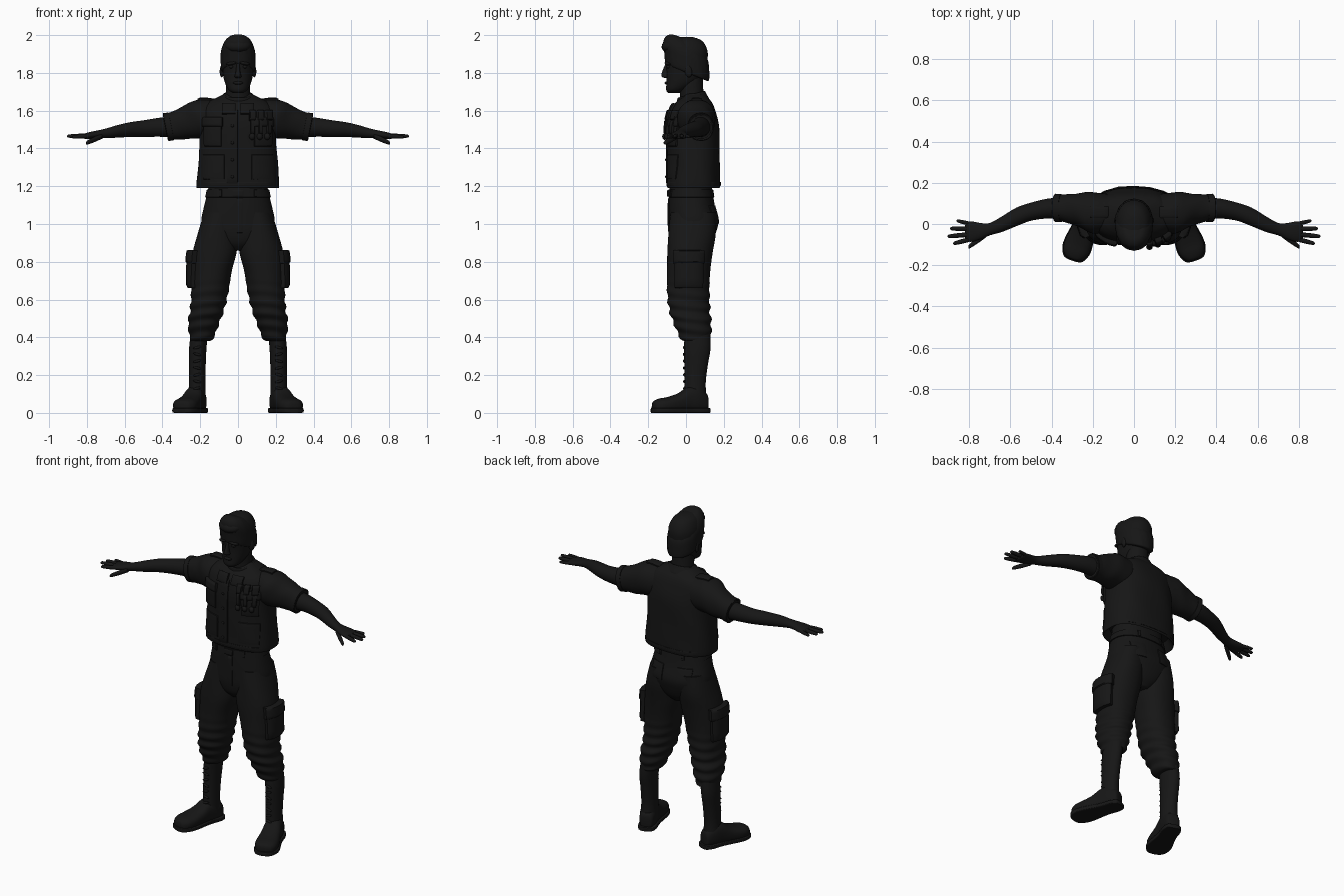
import bpy, bmesh, math
from mathutils import Vector, Matrix
from mathutils.bvhtree import BVHTree

MAT = bpy.data.materials.new("dark")
MAT.diffuse_color = (0.008, 0.008, 0.008, 1)
TREES = {}

def finish(name, bm, mirror):
    bmesh.ops.recalc_face_normals(bm, faces=bm.faces)
    TREES[name] = BVHTree.FromBMesh(bm)
    me = bpy.data.meshes.new(name)
    bm.to_mesh(me)
    bm.free()
    ob = bpy.data.objects.new(name, me)
    me.materials.append(MAT)
    bpy.context.collection.objects.link(ob)
    if mirror:
        ob.modifiers.new("mirror", 'MIRROR').use_mirror_merge = False
    return ob

def spline(pts, k):
    """Catmull-Rom through tuples, k steps per span."""
    P = [Vector(p) for p in pts]
    out = []
    for i in range(len(P) - 1):
        a, b, c, d = P[max(i - 1, 0)], P[i], P[i + 1], P[min(i + 2, len(P) - 1)]
        for s in range(k):
            t = s / k
            out.append(b + (c - a) * (t / 2) + (a * 2 - b * 5 + c * 4 - d) * (t * t / 2)
                       + (b * 3 - a - c * 3 + d) * (t ** 3 / 2))
    return out + [P[-1]]

def loft(name, axis, sections, power=2.0, k=4, n=40, tilt=0, mirror=False,
         ripple=None, matrix=None, floor=None):
    """Skin superellipse rings: sections are (position, centre1, centre2, radius1, radius2)."""
    o1, o2 = [a for a in range(3) if a != axis]
    bm = bmesh.new()
    rings = []
    for t, c1, c2, r1, r2 in spline(sections, k):
        ring = []
        for j in range(n):
            a = 2 * math.pi * j / n
            ca, sa = math.cos(a), math.sin(a)
            f = 1 + (ripple(t, a) if ripple else 0)
            u = r1 * f * math.copysign(abs(ca) ** (2 / power), ca)
            v = r2 * f * math.copysign(abs(sa) ** (2 / power), sa)
            p = Vector()
            p[axis], p[o1], p[o2] = t + tilt * v, c1 + u, c2 + v
            if floor is not None:
                p.z = max(p.z, floor)
            ring.append(bm.verts.new(matrix @ p if matrix else p))
        rings.append(ring)
    for A, B in zip(rings, rings[1:]):
        for j in range(n):
            bm.faces.new((A[j], A[(j + 1) % n], B[(j + 1) % n], B[j]))
    bm.faces.new(rings[0])
    bm.faces.new(rings[-1])
    return finish(name, bm, mirror)

def pad(name, target, axis, sign, u, v, thick, mirror=False):
    """Raised panel that follows the target surface, projected along an axis."""
    o = [a for a in range(3) if a != axis]
    ts = [0, .03, .12, .3, .5, .7, .88, .97, 1]
    bm = bmesh.new()
    grid = []
    last = Vector()
    for s in ts:
        row = []
        for t in ts:
            p, d = Vector(), Vector()
            p[o[0]], p[o[1]], p[axis] = u[0] + (u[1] - u[0]) * s, v[0] + (v[1] - v[0]) * t, 3 * sign
            d[axis] = -sign
            hit, nor, _, _ = TREES[target].ray_cast(p, d)
            edge = min(s, 1 - s, t, 1 - t)
            off = -.004 if edge == 0 else thick * (.75 if edge < .05 else 1)
            if hit:
                last = hit + nor * off
            row.append(bm.verts.new(last))
        grid.append(row)
    for A, B in zip(grid, grid[1:]):
        for j in range(len(ts) - 1):
            bm.faces.new((A[j], A[j + 1], B[j + 1], B[j]))
    return finish(name, bm, mirror)

def ball(name, c, r, mirror=False, rot=(0, 0, 0)):
    bm = bmesh.new()
    R = Matrix.Rotation(rot[2], 4, 'Z') @ Matrix.Rotation(rot[1], 4, 'Y') @ Matrix.Rotation(rot[0], 4, 'X')
    bmesh.ops.create_uvsphere(bm, u_segments=20, v_segments=12, radius=1,
                              matrix=Matrix.Translation(c) @ R @ Matrix.Diagonal((*r, 1)))
    return finish(name, bm, mirror)

# Head, face and hair
loft("head", 2, [(1.693, 0, -.065, .025, .028), (1.71, 0, -.053, .05, .052), (1.75, 0, -.02, .07, .083),
                 (1.80, 0, 0, .08, .102), (1.86, 0, .003, .085, .11), (1.92, 0, 0, .085, .113),
                 (1.97, 0, -.003, .062, .088), (1.99, 0, -.005, .025, .04)], power=2.2)
loft("neck", 2, [(1.62, 0, .04, .08, .07), (1.68, 0, .032, .066, .063), (1.74, 0, .028, .064, .062),
                 (1.80, 0, .03, .06, .06)])
loft("hair", 2, [(1.80, 0, .005, .08, .105), (1.81, 0, .006, .089, .115), (1.86, 0, .004, .092, .118),
                 (1.91, 0, -.002, .09, .119), (1.95, 0, -.01, .076, .1), (1.98, 0, -.02, .05, .06),
                 (1.988, 0, -.025, .02, .02)], power=2.2, tilt=-.4,
     ripple=lambda t, a: .012 * math.sin(14 * a + 30 * t))
ball("forelock", (0, -.075, 1.945), (.07, .055, .038), rot=(.25, 0, 0))
loft("nose", 2, [(1.772, 0, -.10, .008, .012), (1.78, 0, -.106, .019, .022), (1.795, 0, -.108, .014, .022),
                 (1.83, 0, -.103, .009, .014), (1.85, 0, -.1, .008, .008)], n=16)
ball("brow", (.036, -.096, 1.85), (.03, .016, .009), True, (0, .15, .3))
ball("eye", (.034, -.09, 1.832), (.014, .013, .009), True)
ball("lips", (0, -.1, 1.747), (.026, .013, .009))
ball("chin", (0, -.085, 1.713), (.026, .02, .018))
ball("ear", (.085, .012, 1.81), (.011, .02, .034), True, (.2, 0, -.3))

# Short-sleeved jacket with hollow hem
loft("jacket", 2, [(1.24, 0, .04, .18, .115), (1.197, 0, .04, .208, .13), (1.2, 0, .04, .219, .14),
                   (1.3, 0, .04, .212, .139), (1.42, 0, .04, .203, .138), (1.52, 0, .038, .2, .136),
                   (1.6, 0, .038, .194, .118), (1.64, 0, .042, .165, .098), (1.665, 0, .045, .12, .075),
                   (1.69, 0, .045, .07, .05)], power=2.5, n=64,
     ripple=lambda t, a: .008 * math.sin(5 * a + 25 * t))
loft("sleeve", 0, [(.1, .055, 1.56, .085, .095), (.2, .055, 1.557, .1, .1), (.28, .07, 1.535, .078, .085),
                   (.355, .077, 1.517, .065, .07), (.38, .078, 1.513, .066, .071), (.384, .078, 1.513, .06, .065),
                   (.37, .078, 1.513, .045, .05)], power=2.2, tilt=.2, mirror=True,
     ripple=lambda t, a: .015 * math.sin(3 * a + 60 * t))
loft("cuff_band", 0, [(.352, .077, 1.517, .06, .065), (.353, .077, 1.517, .068, .073),
                      (.381, .078, 1.513, .069, .074), (.382, .078, 1.513, .06, .065)], k=1, power=2.2,
     tilt=.2, mirror=True)
loft("collar", 2, [(1.635, 0, .035, .1, .085), (1.64, 0, .035, .105, .088), (1.672, 0, .03, .088, .077),
                   (1.685, 0, .028, .08, .073), (1.684, 0, .028, .072, .067), (1.66, 0, .028, .066, .06)],
     tilt=.25, k=3)
pad("collar_flap", "jacket", 1, -1, (.012, .085), (1.58, 1.635), .014, True)
pad("epaulette", "sleeve", 2, 1, (.115, .215), (.03, .085), .01, True)
pad("placket", "jacket", 1, -1, (-.06, 0), (1.205, 1.61), .007)
pad("chest_pocket", "jacket", 1, -1, (.085, .178), (1.41, 1.535), .012, True)
pad("pocket_flap", "jacket", 1, -1, (.08, .182), (1.515, 1.565), .02, True)
pad("lower_pocket", "jacket", 1, -1, (.07, .185), (1.235, 1.37), .006, True)
pad("hem_front", "jacket", 1, -1, (-.19, .19), (1.201, 1.222), .004)
pad("hem_back", "jacket", 1, 1, (-.19, .19), (1.201, 1.222), .004)
for z in (1.25, 1.34, 1.43, 1.52):
    ball("button", (-.03, -.106, z), (.008, .005, .008))
# Rows of ribbons and hanging medals on one side of the chest
for i, x in enumerate((.075, .115, .155)):
    pad("ribbon", "jacket", 1, -1, (x - .016, x + .016), (1.545, 1.6), .024)
    pad("medal_ribbon", "jacket", 1, -1, (x - .01, x + .01), (1.475, 1.55), .024)
    ball("medal", (x, -.112 + .012 * i, 1.463), (.016, .014, .018))

# Arms and hands
loft("arm", 0, [(.34, .078, 1.515, .052, .055), (.42, .075, 1.512, .048, .05), (.5, .06, 1.505, .044, .044),
                (.57, .035, 1.5, .045, .039), (.64, 0, 1.49, .038, .033), (.7, -.025, 1.48, .03, .025),
                (.74, -.034, 1.474, .038, .022), (.785, -.037, 1.468, .049, .019),
                (.812, -.037, 1.465, .045, .014), (.82, -.037, 1.465, .03, .008)], mirror=True)
# finger: base x, base y, base z, tip x, tip y, tip z, radius
for name, bx, by, bz, tx, ty, tz, r in (
        ("little_finger", .79, .0, 1.466, .862, .016, 1.463, .0095), ("ring_finger", .79, -.024, 1.468, .893, -.022, 1.465, .011),
        ("middle_finger", .79, -.05, 1.468, .905, -.06, 1.465, .011), ("index_finger", .79, -.073, 1.466, .878, -.095, 1.46, .011),
        ("thumb", .72, -.052, 1.465, .805, -.112, 1.428, .014)):
    b, t = Vector((bx, by, bz)), Vector((tx, ty, tz))
    loft(name, 0, [(*b.lerp(t, f), r * s, r * s) for f, s in
                   ((0, 1), (.45, 1.05), (.8, .9), (.95, .7), (1, .25))], n=14, k=3, mirror=True)

# Trousers: seat, legs with gathered folds, belt, pockets
loft("seat", 2, [(.86, 0, .03, .04, .07), (.9, 0, .03, .12, .105), (.96, 0, .035, .18, .125), (1.02, 0, .04, .194, .132),
                 (1.1, 0, .03, .178, .122), (1.19, 0, .025, .157, .113), (1.26, 0, .025, .15, .105)], power=2.3, n=56)

def folds(t, a):
    w = max(0, min(1, (.72 - t) / .15))
    return .055 * w * math.sin(2 * math.pi * t / .062 + 1.6 * math.sin(a + .6)) + .012 * math.sin(18 * t + 3 * a)

loft("trouser_leg", 2, [(1.06, .095, .04, .085, .12), (.95, .108, .032, .106, .125), (.85, .123, .02, .116, .12),
                        (.75, .139, .015, .107, .114), (.65, .149, .013, .099, .112), (.55, .163, .017, .09, .108),
                        (.48, .18, .032, .083, .1), (.41, .19, .048, .067, .085), (.385, .195, .053, .055, .074),
                        (.38, .2, .055, .04, .055)], power=2.2, k=8, n=48, mirror=True, ripple=folds)
loft("belt", 2, [(1.14, 0, .028, .16, .11), (1.142, 0, .028, .174, .122), (1.183, 0, .026, .165, .118),
                 (1.185, 0, .026, .15, .105)], power=2.3, k=1, n=56)
pad("buckle", "belt", 1, -1, (-.03, .03), (1.144, 1.18), .008)
pad("fly", "seat", 1, -1, (-.005, .025), (.95, 1.14), .005)
pad("belt_loop", "belt", 1, -1, (.085, .1), (1.143, 1.182), .006, True)
pad("back_belt_loop", "belt", 1, 1, (.07, .085), (1.143, 1.182), .006, True)
pad("back_pocket", "seat", 1, 1, (.045, .135), (1.0, 1.1), .006, True)
pad("cargo_pocket", "trouser_leg", 0, 1, (-.055, .085), (.66, .84), .028, True)
pad("cargo_flap", "trouser_leg", 0, 1, (-.06, .09), (.79, .86), .034, True)

# Boots: shaft, laces, turned-out foot and sole
loft("boot_shaft", 2, [(.42, .205, .06, .045, .068), (.34, .213, .06, .046, .07), (.25, .215, .053, .044, .062),
                       (.15, .216, .048, .044, .056), (.06, .218, .052, .048, .06)], mirror=True)
turn = Matrix.Translation((.212, .075, 0)) @ Matrix.Rotation(math.radians(19), 4, 'Z')
loft("boot_foot", 1, [(.04, 0, .05, .02, .03), (.03, 0, .055, .038, .05), (-.02, 0, .07, .05, .07),
                      (-.07, 0, .068, .053, .068), (-.12, 0, .052, .059, .052), (-.18, 0, .042, .066, .042),
                      (-.225, 0, .038, .062, .038), (-.255, 0, .032, .042, .032), (-.263, 0, .028, .02, .02)],
     power=2.5, matrix=turn, mirror=True, floor=.004)
loft("boot_sole", 1, [(.05, 0, .012, .02, .012), (.04, 0, .013, .042, .013), (0, 0, .013, .054, .013),
                      (-.07, 0, .013, .054, .013), (-.17, 0, .013, .07, .013), (-.22, 0, .013, .068, .013),
                      (-.258, 0, .013, .048, .013), (-.268, 0, .012, .02, .012)],
     power=7, matrix=turn, mirror=True, floor=0)
for i in range(7):
    z = .13 + i * .036
    hit = TREES["boot_shaft"].ray_cast(Vector((.216, -1, z)), Vector((0, 1, 0)))[0]
    ball("lace", hit, (.022, .007, .007), True, (0, .25 * (-1) ** i, 0))

# Smooth shading with crisp edges
bpy.ops.object.select_all(action='SELECT')
bpy.context.view_layer.objects.active = bpy.data.objects["head"]
bpy.ops.object.shade_smooth_by_angle(angle=math.radians(50))
